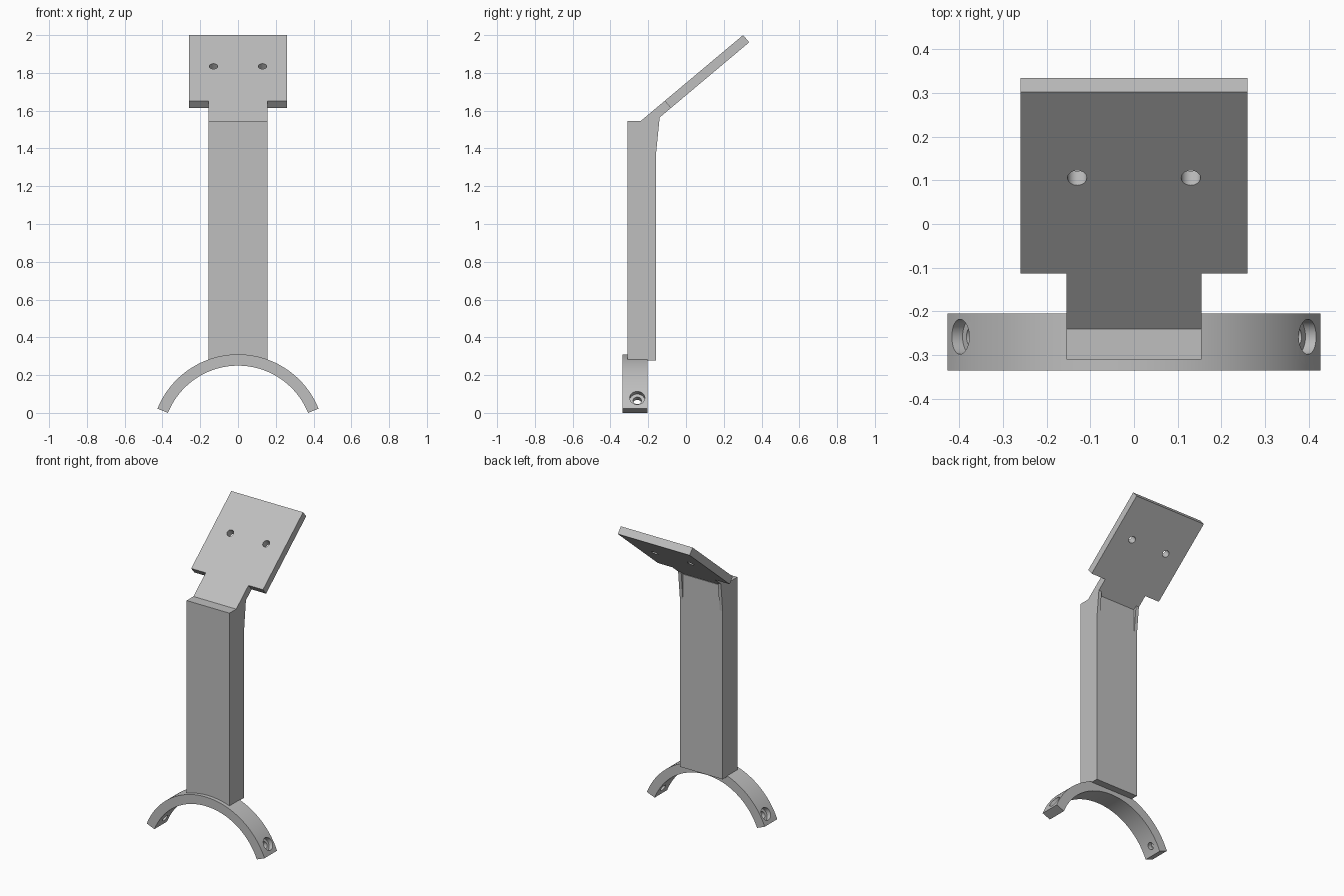
import bpy
import bmesh
from math import radians, cos, sin, pi
from mathutils import Matrix, Vector

cube = bpy.data.objects.get("Cube")
if cube:
    bpy.data.objects.remove(cube, do_unlink=True)

grey = bpy.data.materials.new("plain grey")
grey.use_nodes = True
colour = (0.52, 0.52, 0.52, 1)
grey.diffuse_color = colour
grey.node_tree.nodes["Principled BSDF"].inputs["Base Color"].default_value = colour


def frame(origin, x_axis, y_axis):
    """Matrix placing local x, y on the given axes, with z as their cross product."""
    x, y = Vector(x_axis), Vector(y_axis)
    m = Matrix((x, y, x.cross(y))).transposed().to_4x4()
    return Matrix.Translation(origin) @ m


def add_object(name, bm):
    bmesh.ops.recalc_face_normals(bm, faces=bm.faces[:])
    mesh = bpy.data.meshes.new(name)
    bm.to_mesh(mesh)
    bm.free()
    mesh.materials.append(grey)
    obj = bpy.data.objects.new(name, mesh)
    bpy.context.collection.objects.link(obj)
    return obj


def prism(name, outline, low, high, matrix):
    """Extrude a flat outline from local z = low to local z = high."""
    bm = bmesh.new()
    face = bm.faces.new([bm.verts.new((u, v, low)) for u, v in outline])
    side = bmesh.ops.extrude_face_region(bm, geom=[face])["geom"]
    moved = [e for e in side if isinstance(e, bmesh.types.BMVert)]
    bmesh.ops.translate(bm, verts=moved, vec=(0, 0, high - low))
    bm.transform(matrix)
    return add_object(name, bm)


def drill(target, centre, axis, radius, depth):
    """Cut a round hole centred on a point along an axis."""
    bm = bmesh.new()
    bmesh.ops.create_cone(bm, cap_ends=True, segments=32, radius1=radius,
                          radius2=radius, depth=depth)
    turn = Vector(axis).to_track_quat("Z", "Y").to_matrix().to_4x4()
    bm.transform(Matrix.Translation(centre) @ turn)
    cutter = add_object("hole_cutter", bm)
    cutter.hide_render = True
    mod = target.modifiers.new("hole", "BOOLEAN")
    mod.object = cutter
    mod.operation = "DIFFERENCE"
    mod.solver = "EXACT"
    bpy.context.view_layer.update()
    graph = bpy.context.evaluated_depsgraph_get()
    mesh = bpy.data.meshes.new_from_object(target.evaluated_get(graph))
    target.modifiers.clear()
    target.data = mesh
    bpy.data.objects.remove(cutter, do_unlink=True)


SIDE = frame((0, 0, 0), (0, 1, 0), (0, 0, 1))   # outline in y, z; depth along x
FRONT = frame((0, 0, 0), (1, 0, 0), (0, 0, 1))  # outline in x, z; depth along -y

# Arched clamp that straddles a tube
r_out, r_in, arch_z, end = 0.46, 0.40, -0.15, radians(22)
steps = 64
angles = [end + (pi - 2 * end) * i / steps for i in range(steps + 1)]
arc = [(r_out * cos(a), arch_z + r_out * sin(a)) for a in angles]
arc += [(r_in * cos(a), arch_z + r_in * sin(a)) for a in reversed(angles)]
arch = prism("arched_clamp", arc, 0.205, 0.335, FRONT)

# Counterbored screw holes near both ends of the arch
for s in (-1, 1):
    axis = Vector((s * cos(radians(30)), 0, sin(radians(30))))
    base = Vector((0, -0.258, arch_z))
    drill(arch, base + axis * r_in, axis, 0.022, 0.2)
    drill(arch, base + axis * (r_out + 0.02), axis, 0.04, 0.1)

# Upright post
half = 0.155
post = prism("post", [(-0.31, 0.278), (-0.158, 0.278), (-0.158, 1.545), (-0.31, 1.545)],
             -half, half, SIDE)

# Tilted mounting plate with a narrower neck
tilt = radians(40)
plate_frame = frame((0, -0.24, 1.545), (1, 0, 0), (0, cos(tilt), sin(tilt)))
wide, neck, top = 0.26, 0.166, 0.708
outline = [(-half, 0), (half, 0), (half, neck), (wide, neck),
           (wide, top), (-wide, top), (-wide, neck), (-half, neck)]
plate = prism("tilted_plate", outline, -0.05, 0, plate_frame)
for s in (-1, 1):
    drill(plate, plate_frame @ Vector((s * 0.13, 0.451, 0)),
          plate_frame.to_3x3() @ Vector((0, 0, 1)), 0.022, 0.3)

# Slim tapered ribs under the plate on the back of the post
rib = [(-0.17, 1.38), (-0.158, 1.38), (-0.139, 1.57), (-0.17, 1.56)]
for name, low in (("right_rib", -half), ("left_rib", half - 0.022)):
    prism(name, rib, low, low + 0.022, SIDE)

# Smooth the round surfaces and keep the edges sharp
for obj in (arch, plate):
    bpy.ops.object.select_all(action="DESELECT")
    obj.select_set(True)
    bpy.context.view_layer.objects.active = obj
    bpy.ops.object.shade_smooth_by_angle(angle=radians(30))
